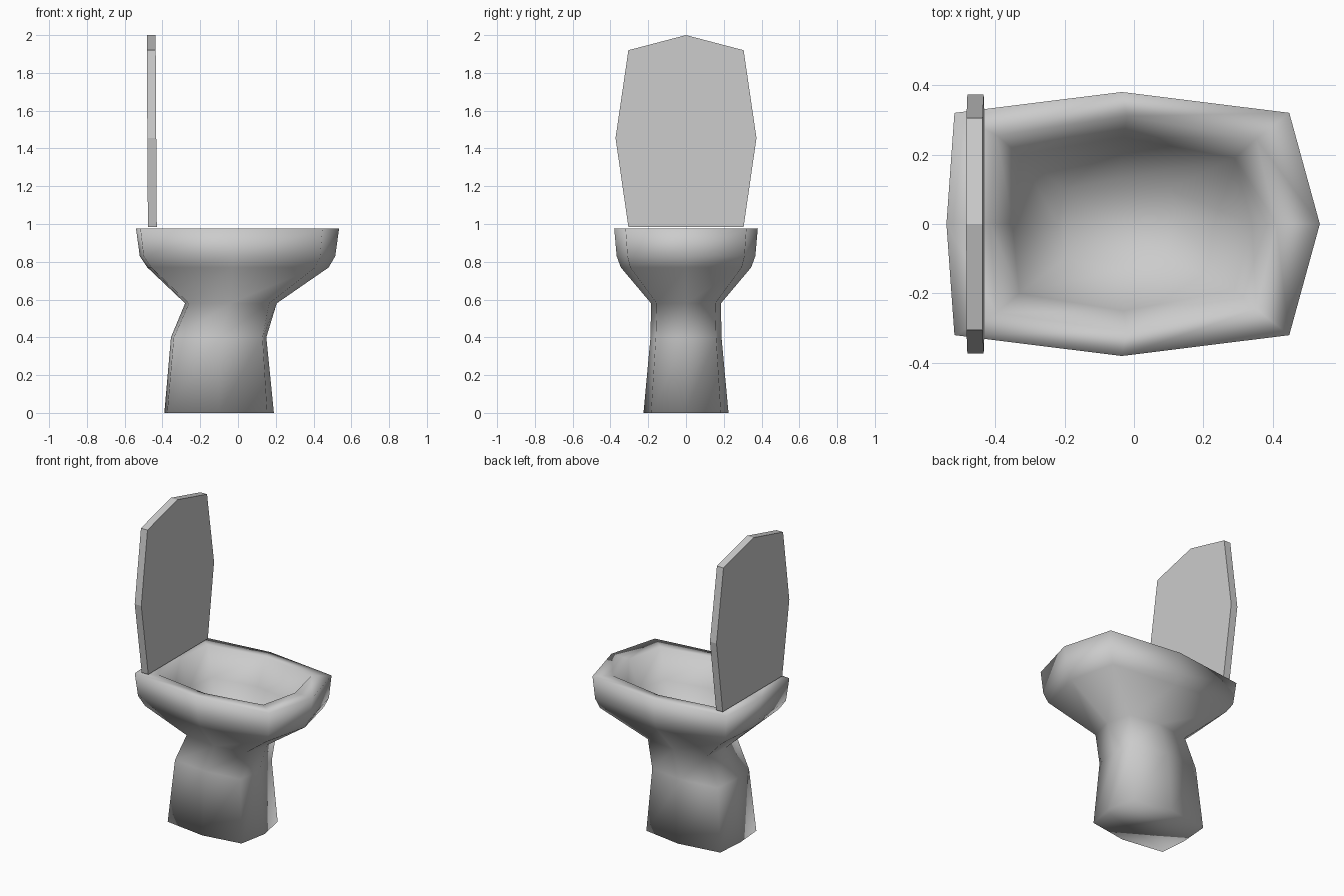
import bpy, bmesh

if "Cube" in bpy.data.objects:
    bpy.data.objects.remove(bpy.data.objects["Cube"])


def finish(bm, name, smooth):
    bmesh.ops.recalc_face_normals(bm, faces=bm.faces)
    me = bpy.data.meshes.new(name)
    bm.to_mesh(me)
    bm.free()
    for p in me.polygons:
        p.use_smooth = smooth
    ob = bpy.data.objects.new(name, me)
    bpy.context.collection.objects.link(ob)
    return ob


def ring(bm, z, x_front, x_fc, x_mid, x_bc, x_back, y_fc, y_mid, y_bc):
    """Eight-sided loop, symmetric in y: end points, corners and side points."""
    half = [(x_fc, y_fc), (x_mid, y_mid), (x_bc, y_bc)]
    pts = [(x_front, 0)] + half + [(x_back, 0)] + [(x, -y) for x, y in reversed(half)]
    return [bm.verts.new((x, y, z)) for x, y in pts]


# Pedestal, outer bowl, rim and inner bowl as one smooth skin
profile = [
    (0.00, 0.19, 0.155, -0.10, -0.375, -0.39, 0.185, 0.225, 0.185),
    (0.40, 0.15, 0.13, -0.10, -0.34, -0.355, 0.16, 0.188, 0.16),
    (0.58, 0.205, 0.165, -0.04, -0.26, -0.28, 0.155, 0.185, 0.155),
    (0.77, 0.48, 0.41, -0.03, -0.46, -0.48, 0.295, 0.345, 0.295),
    (0.83, 0.515, 0.435, -0.03, -0.50, -0.52, 0.31, 0.367, 0.31),
    (0.975, 0.535, 0.447, -0.035, -0.517, -0.54, 0.32, 0.38, 0.32),
    (0.975, 0.41, 0.352, -0.02, -0.395, -0.415, 0.245, 0.31, 0.255),
    (0.80, 0.34, 0.29, -0.03, -0.33, -0.35, 0.19, 0.25, 0.20),
    (0.60, 0.14, 0.10, -0.04, -0.20, -0.22, 0.10, 0.13, 0.10),
]
bm = bmesh.new()
rings = [ring(bm, *row) for row in profile]
for a, b in zip(rings, rings[1:]):
    for i in range(8):
        j = (i + 1) % 8
        bm.faces.new((a[i], a[j], b[j], b[i]))
bm.faces.new(rings[0])
bm.faces.new(rings[-1])
finish(bm, "bowl_and_pedestal", True)

# Raised lid: flat slab, leaning back slightly
outline = [(-0.305, 0.985), (0.305, 0.985), (0.373, 1.455),
           (0.305, 1.92), (0.0, 2.0), (-0.305, 1.92), (-0.373, 1.455)]
bm = bmesh.new()
face = bm.faces.new([bm.verts.new((-0.43 - 0.006 * (z - 0.985), y, z)) for y, z in outline])
ext = bmesh.ops.extrude_face_region(bm, geom=[face], use_keep_orig=True)
bmesh.ops.translate(bm, vec=(-0.047, 0, 0),
                    verts=[g for g in ext["geom"] if isinstance(g, bmesh.types.BMVert)])
finish(bm, "lid", False)
